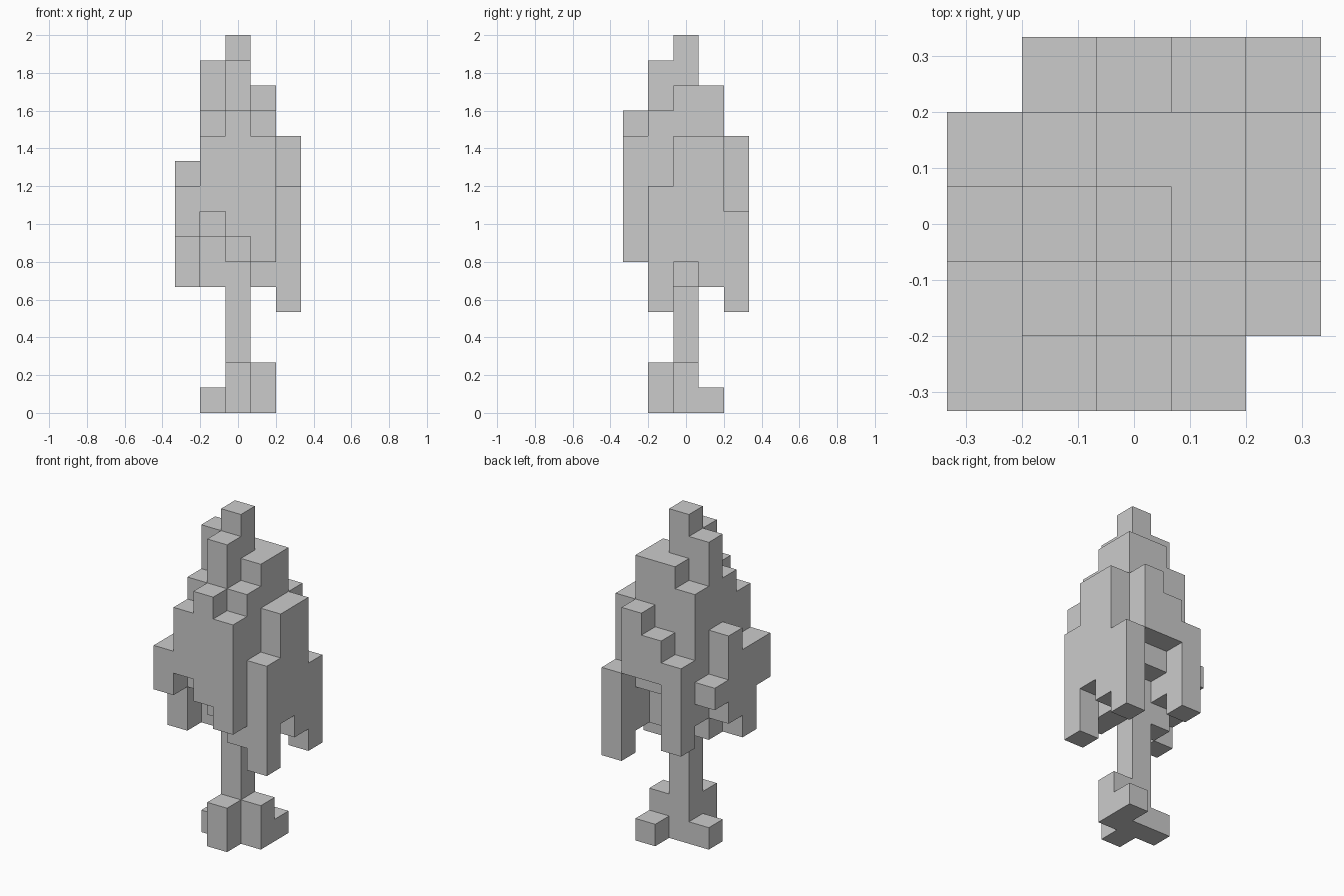
import bpy
import bmesh
from mathutils import Vector

if "Cube" in bpy.data.objects:
    bpy.data.objects.remove(bpy.data.objects["Cube"])

U = 2 / 15  # edge of one cube

# Leaf columns as (bottom, top) in cubes; rows run front (-y) to back, left to right
LEAVES = [
    [(7, 9), (8, 11), (7, 12), (6, 11), None],
    [(5, 9), (7, 12), (6, 14), (5, 12), (4, 9)],
    [(6, 10), (5, 14), (5, 15), (5, 13), (6, 11)],
    [(7, 8), (6, 12), (7, 13), (7, 13), (5, 11)],
    [None, (5, 9), (8, 10), (8, 11), (4, 8)],
]
# Trunk and roots: (x, y) -> height in cubes
TRUNK = {(0, 0): 5, (0, -1): 2, (1, 0): 2, (1, 1): 1, (-1, 0): 1}

leaf_cells = {(i - 2, j - 2, k)
              for j, row in enumerate(LEAVES)
              for i, span in enumerate(row) if span
              for k in range(*span)}
trunk_cells = {(x, y, k) for (x, y), h in TRUNK.items() for k in range(h)}
solid = leaf_cells | trunk_cells


def cube_part(name, cells):
    """Outer skin of a group of cubes, with flat areas merged."""
    bm = bmesh.new()
    for cell in sorted(cells):
        centre = Vector(cell) + Vector((0, 0, 0.5))
        for axis in range(3):
            for sign in (-1, 1):
                n = Vector((0, 0, 0))
                n[axis] = sign
                if tuple(int(c + d) for c, d in zip(cell, n)) in solid:
                    continue
                a = Vector((0, 0, 0))
                a[(axis + 1) % 3] = 0.5
                b = n.cross(a)
                mid = centre + n * 0.5
                bm.faces.new([bm.verts.new((mid + p) * U)
                              for p in (a + b, b - a, -a - b, a - b)])
    bmesh.ops.remove_doubles(bm, verts=bm.verts, dist=0.001)
    bmesh.ops.dissolve_limit(bm, angle_limit=0.01, verts=bm.verts, edges=bm.edges)
    mesh = bpy.data.meshes.new(name)
    bm.to_mesh(mesh)
    bm.free()
    obj = bpy.data.objects.new(name, mesh)
    bpy.context.collection.objects.link(obj)
    return obj


# Trunk with its roots, then the leafy crown
cube_part("trunk", trunk_cells)
cube_part("crown", leaf_cells)
